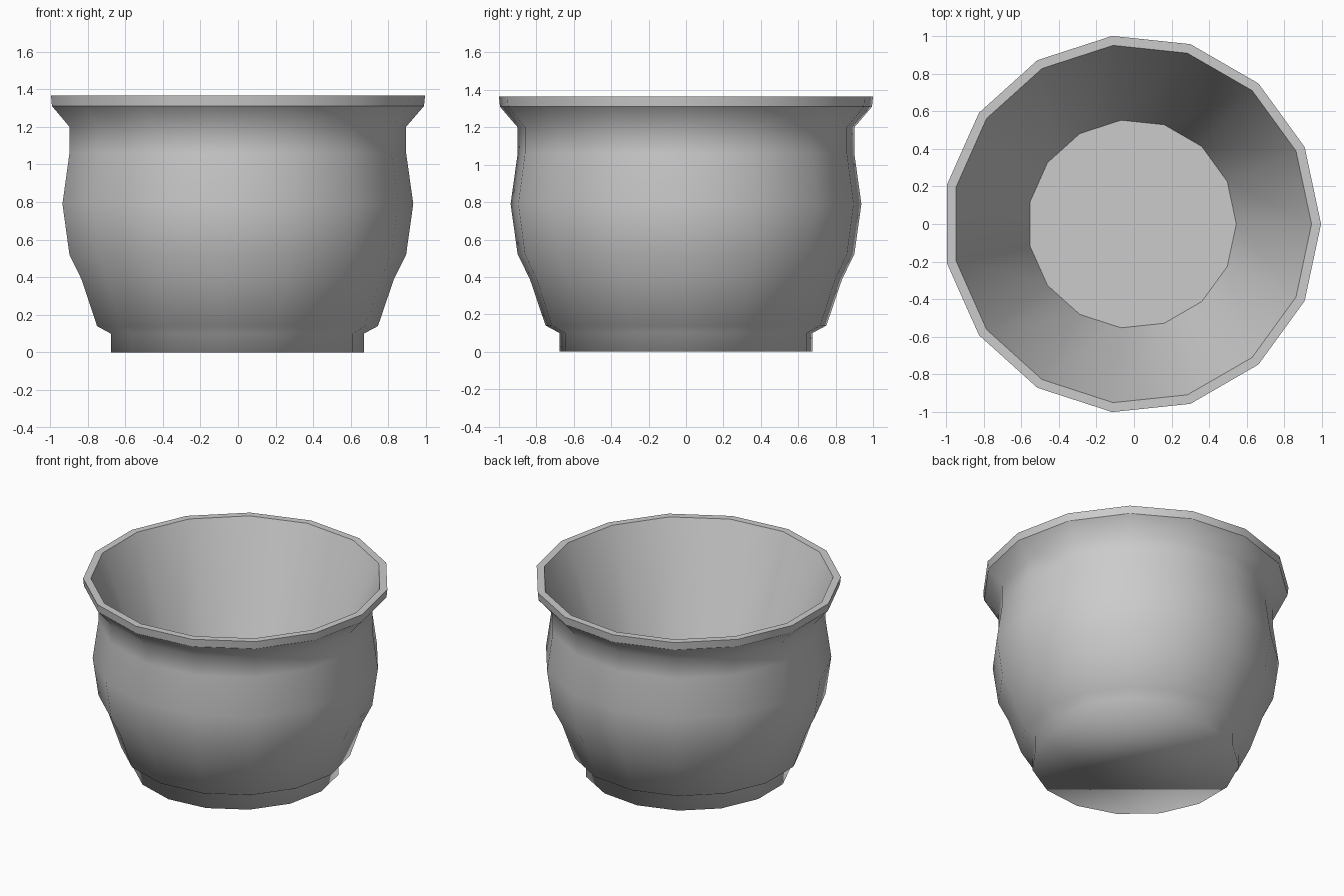
import bpy, bmesh, math

if "Cube" in bpy.data.objects:
    bpy.data.objects.remove(bpy.data.objects["Cube"])

SIDES = 15
SHIFT = -0.011   # an odd-sided ring is off centre in x


def lathe(name, profile):
    """Revolve (radius, z, sharp) points into a closed smooth solid with end caps."""
    bm = bmesh.new()
    rings = []
    for r, z, sharp in profile:
        rings.append([bm.verts.new((r * math.cos(2 * math.pi * i / SIDES) + SHIFT,
                                    r * math.sin(2 * math.pi * i / SIDES), z))
                      for i in range(SIDES)])
    for a, b in zip(rings, rings[1:]):
        for i in range(SIDES):
            j = (i + 1) % SIDES
            bm.faces.new((a[i], a[j], b[j], b[i]))
    bm.faces.new(rings[0][::-1])
    bm.faces.new(rings[-1])
    bmesh.ops.recalc_face_normals(bm, faces=bm.faces)
    for f in bm.faces:
        f.smooth = True
    # crisp rings at the rim and the floor
    for ring, (r, z, sharp) in zip(rings, profile):
        for i in range(SIDES):
            bm.edges.get((ring[i], ring[(i + 1) % SIDES])).smooth = not sharp
    mesh = bpy.data.meshes.new(name)
    bm.to_mesh(mesh)
    bm.free()
    ob = bpy.data.objects.new(name, mesh)
    bpy.context.collection.objects.link(ob)
    return ob


# Pot: foot, bulging body, neck, flared rim, then down the inner cone to the floor
outside = [(0.68, 0.0, 0), (0.68, 0.10, 0), (0.755, 0.14, 0), (0.84, 0.39, 0),
           (0.905, 0.52, 0), (0.943, 0.79, 0), (0.905, 1.06, 0), (0.905, 1.20, 0),
           (1.0, 1.31, 1), (1.0055, 1.365, 1)]
inside = [(0.955, 1.365, 1), (0.555, 0.35, 1)]
lathe("plant_pot", outside + inside)
